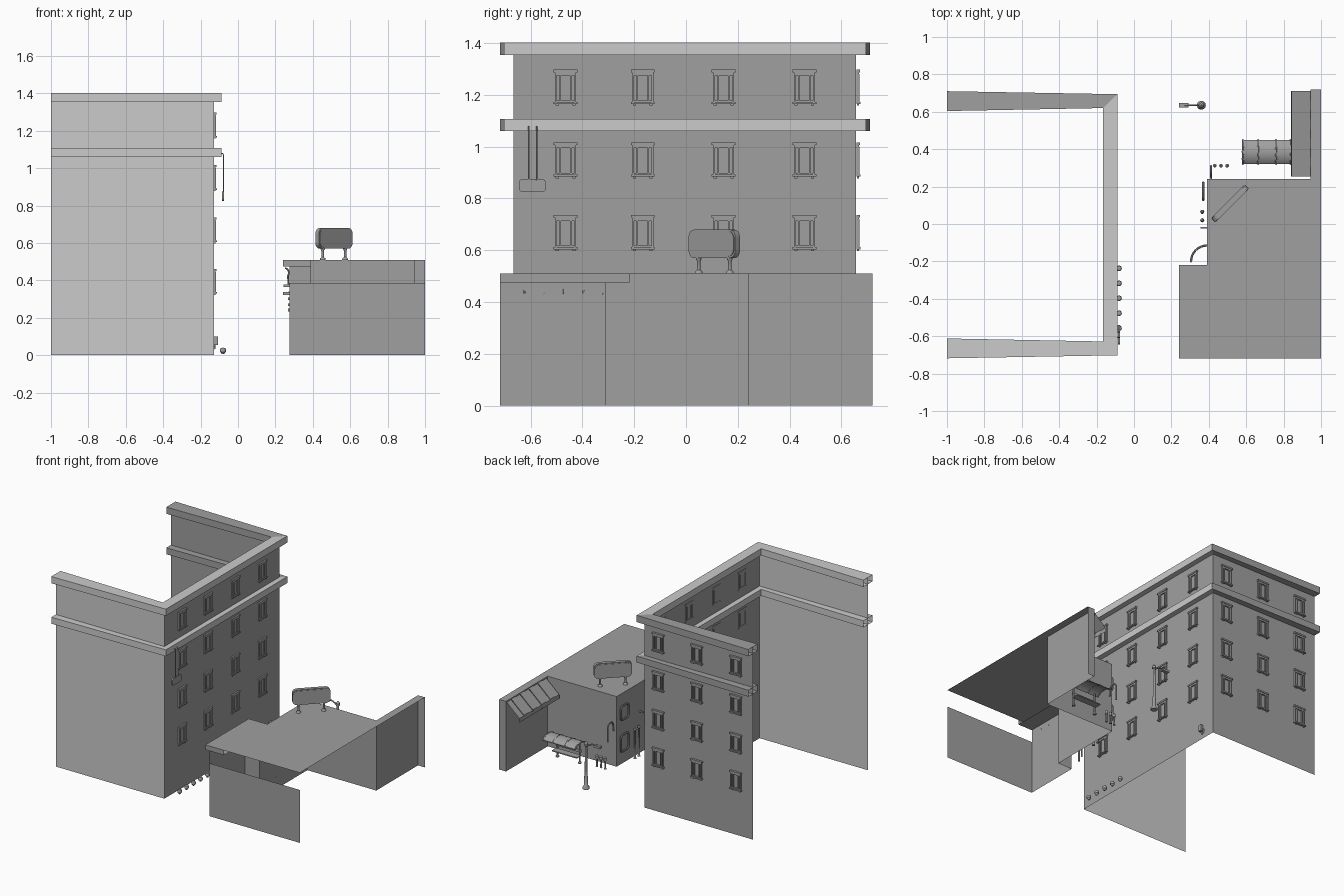
import bpy, math
from mathutils import Vector

if "Cube" in bpy.data.objects:
    bpy.data.objects.remove(bpy.data.objects["Cube"])

DARK = bpy.data.materials.new("dark_grey")
DARK.diffuse_color = (.35, .35, .35, 1)
DARK.use_nodes = True
DARK.node_tree.nodes["Principled BSDF"].inputs["Base Color"].default_value = DARK.diffuse_color


def mesh_obj(name, verts, faces, smooth=False, dark=True):
    me = bpy.data.meshes.new(name)
    me.from_pydata([tuple(v) for v in verts], [], faces)
    me.update()
    if dark:
        me.materials.append(DARK)
    ob = bpy.data.objects.new(name, me)
    bpy.context.collection.objects.link(ob)
    if smooth:
        bpy.ops.object.select_all(action='DESELECT')
        ob.select_set(True)
        bpy.context.view_layer.objects.active = ob
        bpy.ops.object.shade_smooth_by_angle(angle=math.radians(40))
    return ob


def boxes(name, items):
    """One object made of axis-aligned boxes (lo, hi)."""
    vs, fs = [], []
    for lo, hi in items:
        n = len(vs)
        vs += [(x, y, z) for x in (lo[0], hi[0]) for y in (lo[1], hi[1]) for z in (lo[2], hi[2])]
        fs += [[n + i for i in f] for f in
               ((0, 1, 3, 2), (4, 6, 7, 5), (0, 4, 5, 1), (2, 3, 7, 6), (0, 2, 6, 4), (1, 5, 7, 3))]
    return mesh_obj(name, vs, fs)


def walls(name, path, z0, z1, dark=True):
    """Thin upright wall sheets along a plan path."""
    n = len(path)
    vs = [(x, y, z) for z in (z0, z1) for x, y in path]
    return mesh_obj(name, vs, [(i, i + 1, n + i + 1, n + i) for i in range(n - 1)], dark=dark)


def tube(name, pts, r, sides=8):
    """Round bar through the points."""
    pts = [Vector(p) for p in pts]
    vs, fs = [], []
    for i, p in enumerate(pts):
        d = (pts[min(i + 1, len(pts) - 1)] - pts[max(i - 1, 0)]).normalized()
        a = d.cross(Vector((0.31, 0.9, 0.2))).normalized()
        b = d.cross(a)
        vs += [p + r * (a * math.cos(t) + b * math.sin(t))
               for t in (2 * math.pi * k / sides for k in range(sides))]
    for i in range(len(pts) - 1):
        for k in range(sides):
            j = (k + 1) % sides
            fs.append((i * sides + k, i * sides + j, (i + 1) * sides + j, (i + 1) * sides + k))
    fs += [list(range(sides))[::-1], [len(vs) - sides + k for k in range(sides)]]
    return mesh_obj(name, vs, fs, True)


def lathe(name, profile, loc, sides=12):
    """Turned shape from (radius, height) points."""
    vs = [(loc[0] + r * math.cos(2 * math.pi * k / sides), loc[1] + r * math.sin(2 * math.pi * k / sides), loc[2] + z)
          for r, z in profile for k in range(sides)]
    fs = [(i * sides + k, i * sides + (k + 1) % sides, (i + 1) * sides + (k + 1) % sides, (i + 1) * sides + k)
          for i in range(len(profile) - 1) for k in range(sides)]
    fs += [list(range(sides))[::-1], [len(vs) - sides + k for k in range(sides)]]
    return mesh_obj(name, vs, fs, True)


def panel(name, loc, w, h, t, r, rot=0):
    """Rounded signboard facing x, turned about z."""
    ring = []
    for cy, cz, a0 in ((1, 1, 0), (-1, 1, 90), (-1, -1, 180), (1, -1, 270)):
        for k in range(5):
            a = math.radians(a0 + k * 22.5)
            ring.append((cy * (w / 2 - r) + r * math.cos(a), cz * (h / 2 - r) + r * math.sin(a)))
    n = len(ring)
    vs = [(x, y, z) for x in (-t / 2, t / 2) for y, z in ring]
    fs = [(i, (i + 1) % n, n + (i + 1) % n, n + i) for i in range(n)]
    fs += [list(range(n))[::-1], list(range(n, 2 * n))]
    ob = mesh_obj(name, vs, fs)
    ob.location, ob.rotation_euler = loc, (0, 0, rot)
    return ob


def arc(c, r, a0, a1, u, v, n=8):
    """Points on an arc in the plane of unit axes u and v."""
    c, u, v = Vector(c), Vector(u), Vector(v)
    return [c + r * (u * math.cos(math.radians(a0 + (a1 - a0) * k / n)) +
                     v * math.sin(math.radians(a0 + (a1 - a0) * k / n))) for k in range(n + 1)]


# Tall building: pale front sheet, dark side and back sheets
XW, YF, YB = -0.127, -0.665, 0.657
walls("tall_front_wall", [(-1, YF), (XW, YF)], 0, 1.4, dark=False)
walls("tall_side_back_walls", [(XW, YF), (XW, YB), (-1, YB)], 0, 1.4)

# Cornices: open-ended square section, wider toward the cut ends; back run is dark
stops = [(-1, YF, 0, -.053), (XW, YF, .038, -.037), (XW, YB, .038, .037), (-1, YB, 0, .053)]
for name, z0, z1 in (("roof_cornice", 1.354, 1.403), ("middle_cornice", 1.06, 1.107)):
    for tag, run in (("pale", stops[:3]), ("back", stops[2:])):
        vs = []
        for x, y, dx, dy in run:
            vs += [(x + dx, y + dy, z0), (x + dx, y + dy, z1), (x - dx, y - dy, z1), (x - dx, y - dy, z0)]
        mesh_obj(name + "_" + tag, vs, [(4 * i + k, 4 * i + 4 + k, 4 * i + 4 + (k + 1) % 4, 4 * i + (k + 1) % 4)
                                        for i in range(len(run) - 1) for k in range(4)], dark=tag == "back")

# Window: lintel, sill, jambs, sashes and sill brackets, facing +x
win = boxes("window", [
    ((-.003, -.046, .058), (.012, .046, .069)), ((-.003, -.041, .052), (.008, .041, .058)),
    ((-.003, -.046, -.064), (.014, .046, -.056)),
    ((-.003, -.041, -.056), (.009, -.034, .052)), ((-.003, .034, -.056), (.009, .041, .052)),
    ((-.003, -.024, -.05), (.008, -.018, .05)), ((-.003, .018, -.05), (.008, .024, .05)),
    ((-.003, -.034, .046), (.008, .034, .052)), ((-.003, -.034, -.056), (.008, .034, -.050)),
    ((0, -.038, -.071), (.008, -.026, -.064)), ((0, .026, -.071), (.008, .038, -.064))])
spots = [(XW, y, 0) for y in (-.465, -.167, .145, .457)] + \
        [(x, YB + .0035, math.pi / 2) for x in (-.24, -.55, -.865)]
first = True
for x, y, rot in spots:
    for z in (.393, .668, .948, 1.229):
        ob = win if first else bpy.data.objects.new("window", win.data)
        if not first:
            bpy.context.collection.objects.link(ob)
        first = False
        ob.location, ob.rotation_euler = (x, y, z), (0, 0, rot)

# Hanging sign on two hooked rods
for y in (-.607, -.577):
    tube("hanging_rod", [(-.095, y, 1.078), (-.082, y, 1.078), (-.077, y, 1.07), (-.077, y, .87)], .003, 6)
panel("hanging_sign", (-.08, -.593, .85), .105, .05, .01, .015)

# Bollards and wall hydrant
for i in range(5):
    lathe("bollard", [(.006, .006), (.009, .012), (.015, .018), (.015, .032), (.012, .038), (.003, .04)],
          (-.08, -.237 - i * .08, 0))
tube("wall_hydrant", arc((-.127, .545, .055), .017, 100, -90, (0, 1, 0), (0, 0, 1)), .007)
boxes("hydrant_body", [((-.127, .53, .055), (-.108, .555, .1))])

# Low building: front wall stops short of the roof, right side left open
walls("low_front_wall", [(.275, -.718), (1, -.718)], 0, .385)
walls("low_entry_walls", [(.275, -.718), (.275, -.31), (.39, -.31), (.39, -.22)], 0, .475)
walls("low_back_walls", [(.39, -.22), (.39, .24), (.945, .24), (.945, .72), (1, .72)], 0, .51)
mesh_obj("low_roof", [(.24, -.718, .51), (1, -.718, .51), (1, .72, .51), (.945, .72, .51), (.945, .24, .51),
                      (.39, .24, .51), (.39, -.22, .51), (.24, -.22, .51)], [range(8)])
walls("eave_fascia", [(.39, -.718), (.24, -.718), (.24, -.22), (.39, -.22)], .475, .51)
mesh_obj("eave_soffit", [(.24, -.718, .475), (.39, -.718, .475), (.39, -.22, .475), (.24, -.22, .475)],
         [(0, 1, 2, 3)])

# Eave brackets and small trim along the shop front
for i in range(5):
    y = -.32 - i * .076
    tube("eave_bracket", arc((.245, y, .44), .027, 75, -35, (1, 0, 0), (0, 0, 1)) + [(.27, y, .375)], .005, 6)
    boxes("shop_trim", [((.243, y - .008, .366), (.275, y + .008, .378))] +
          [((.266, y - .008, z), (.275, y + .008, z + .014)) for z in (.235, .262, .295)])

# Roof signboard set diagonally
panel("roof_sign", (.513, .109, .625), .255, .11, .026, .03, -math.pi / 4)
panel("roof_sign_face", (.513, .109, .625), .241, .096, .032, .026, -math.pi / 4)
for d in (-.06, .06):
    lathe("roof_sign_leg", [(.016, 0), (.014, .008), (.007, .014), (.007, .05), (.011, .055), (.011, .065)],
          (.513 + d, .109 + d, .51))

# Striped awning: stepped slats with a valance
for i in range(9):
    y0, w, s = .255 + i * .0508, .0505, .005 * (i % 2)
    sec = [(.945, .50 + s), (.842, .41 + s), (.84, .382)]
    mesh_obj("awning_slat", [(x, y, z) for x, z in sec for y in (y0, y0 + w)], [(0, 1, 3, 2), (2, 3, 5, 4)])

# Street shelter: arched roof in three bays, ribs, posts and bench
roof = arc((0, .385, .085), .092, 45, 135, (0, 1, 0), (0, 0, 1))
for x0, x1 in ((.582, .662), (.667, .758), (.763, .84)):
    vs = [(x, p.y, p.z + dz) for p in roof for x in (x0, x1) for dz in (0, .006)]
    fs = [(4 * i + a, 4 * i + b, 4 * i + 4 + b, 4 * i + 4 + a) for i in range(8)
          for a, b in ((0, 2), (2, 3), (3, 1), (1, 0))] + [(0, 1, 3, 2), (32, 34, 35, 33)]
    mesh_obj("shelter_roof", vs, fs, True)
for x in (.582, .664, .76, .838):
    tube("shelter_rib", [(x, p.y, p.z + .003) for p in roof], .006, 6)
for x in (.62, .8):
    lathe("shelter_post", [(.012, 0), (.012, .008), (.006, .014), (.006, .155)], (x, .335, 0))
boxes("shelter_bench", [((.61, .335, .055), (.81, .385, .062)), ((.61, .333, .08), (.81, .338, .1))])

# Street lamp
lathe("lamp_post", [(.024, 0), (.024, .012), (.014, .025), (.012, .09), (.009, .1), (.008, .31), (.014, .315),
                    (.014, .33), (.003, .342)], (.36, .635, 0))
tube("lamp_arm", [(.36, .635, .3), (.34, .635, .322), (.31, .635, .335), (.27, .635, .335)], .005)
boxes("lamp_head", [((.24, .623, .322), (.292, .647, .338))])

# Small parking posts
for x in (.432, .465, .498):
    lathe("parking_post", [(.009, 0), (.006, .008), (.005, .055), (.01, .06), (.01, .08), (.003, .088)],
          (x, .312, 0))

# Corner gooseneck pipe on the back wall
tube("corner_pipe", [(.412, .24, .26), (.412, .25, .26), (.412, .25, .30)] +
     arc((.412, .28, .30), .03, 180, 0, (0, 1, 0), (0, 0, 1)) + [(.412, .31, .2)], .005, 6)

# Side wall fittings: pipe loops, small posts and curved rails
for zc, h in ((.38, .05), (.16, .06)):
    tube("pipe_loop", arc((.37, .2, zc + h - .02), .02, 0, 90, (0, 1, 0), (0, 0, 1), 4) +
         arc((.37, .15, zc + h - .02), .02, 90, 180, (0, 1, 0), (0, 0, 1), 4) +
         arc((.37, .15, zc - h + .02), .02, 180, 270, (0, 1, 0), (0, 0, 1), 4) +
         arc((.37, .2, zc - h + .02), .02, 270, 360, (0, 1, 0), (0, 0, 1), 4) + [(.37, .22, zc + h - .02)], .007)
for y in (.02, .065):
    lathe("side_post", [(.011, 0), (.007, .01), (.006, .20), (.01, .21), (.004, .225)], (.365, y, 0))
boxes("side_bracket", [((.355, -.025, .30), (.39, -.015, .31))])
for z in (.08, .14):
    tube("curved_rail", arc((.39, -.2, z), .085, 90, 180, (1, 0, 0), (0, 1, 0)), .006)
for y, x in ((-.2, .305), (-.14, .33)):
    tube("rail_post", [(x, y, 0), (x, y, .145)], .006)
